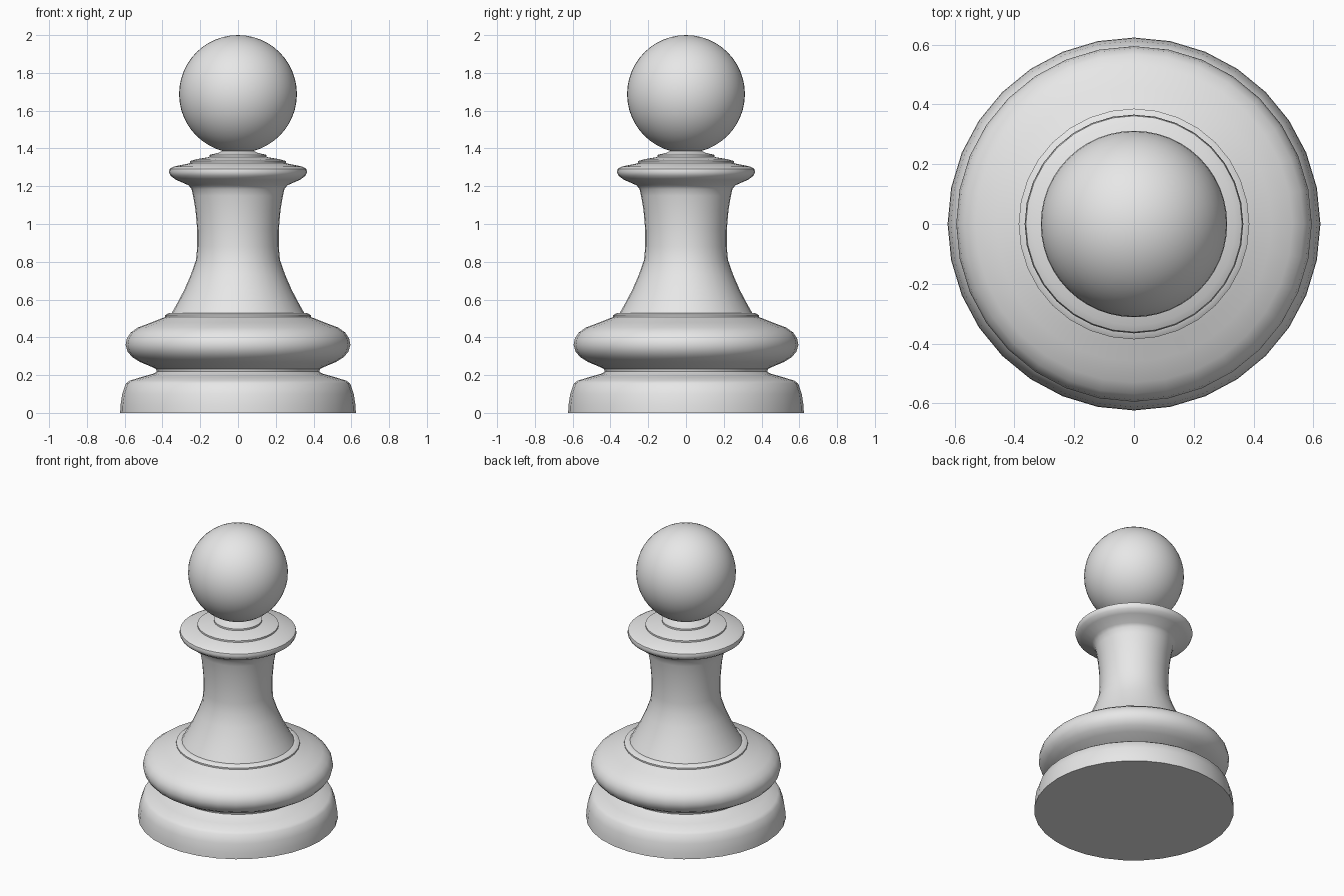
import bpy, bmesh, math

if "Cube" in bpy.data.objects:
    bpy.data.objects.remove(bpy.data.objects["Cube"])

mat = bpy.data.materials.new("light grey")
mat.diffuse_color = (0.8, 0.8, 0.8, 1)
mat.use_nodes = True
mat.node_tree.nodes["Principled BSDF"].inputs["Base Color"].default_value = mat.diffuse_color
SEGS = 32


def lathe(name, profile, angle=40):
    """Spin a (radius, height) profile about z and cap both ends."""
    bm = bmesh.new()
    rings = []
    for r, z in profile:
        rings.append([bm.verts.new((r * math.cos(2 * math.pi * i / SEGS),
                                    r * math.sin(2 * math.pi * i / SEGS), z))
                      for i in range(SEGS)])
    for a, b in zip(rings, rings[1:]):
        for i in range(SEGS):
            j = (i + 1) % SEGS
            bm.faces.new((a[i], a[j], b[j], b[i]))
    bm.faces.new(rings[0][::-1])
    bm.faces.new(rings[-1])
    me = bpy.data.meshes.new(name)
    bm.to_mesh(me)
    bm.free()
    ob = bpy.data.objects.new(name, me)
    bpy.context.collection.objects.link(ob)
    finish(ob, angle)


def finish(ob, angle):
    ob.data.materials.append(mat)
    bpy.ops.object.select_all(action='DESELECT')
    ob.select_set(True)
    bpy.context.view_layer.objects.active = ob
    bpy.ops.object.shade_smooth_by_angle(angle=math.radians(angle))


# Body: foot, waist groove, bulging ring, flared neck, stepped collar
lathe("body", [
    (0.624, 0.0), (0.622, 0.04), (0.613, 0.1), (0.594, 0.155), (0.575, 0.17),
    (0.51, 0.19), (0.45, 0.207), (0.43, 0.218), (0.434, 0.232),
    (0.46, 0.245), (0.52, 0.27), (0.56, 0.295), (0.585, 0.325), (0.595, 0.36),
    (0.588, 0.395), (0.568, 0.425), (0.53, 0.452), (0.46, 0.478),
    (0.405, 0.5), (0.386, 0.507), (0.386, 0.517), (0.365, 0.53),
    (0.35, 0.53), (0.322, 0.58), (0.285, 0.65), (0.25, 0.73), (0.222, 0.81),
    (0.216, 0.88), (0.216, 0.97), (0.225, 1.075), (0.238, 1.15),
    (0.246, 1.185), (0.262, 1.205), (0.33, 1.235), (0.357, 1.255),
    (0.366, 1.275), (0.362, 1.292), (0.34, 1.304), (0.254, 1.322),
    (0.254, 1.333), (0.22, 1.343), (0.15, 1.355), (0.15, 1.366), (0.10, 1.378),
    (0.07, 1.395)])

# Round head
bpy.ops.mesh.primitive_uv_sphere_add(segments=48, ring_count=24, radius=0.312,
                                     location=(0, 0, 1.688))
head = bpy.context.object
head.name = "head"
finish(head, 40)
